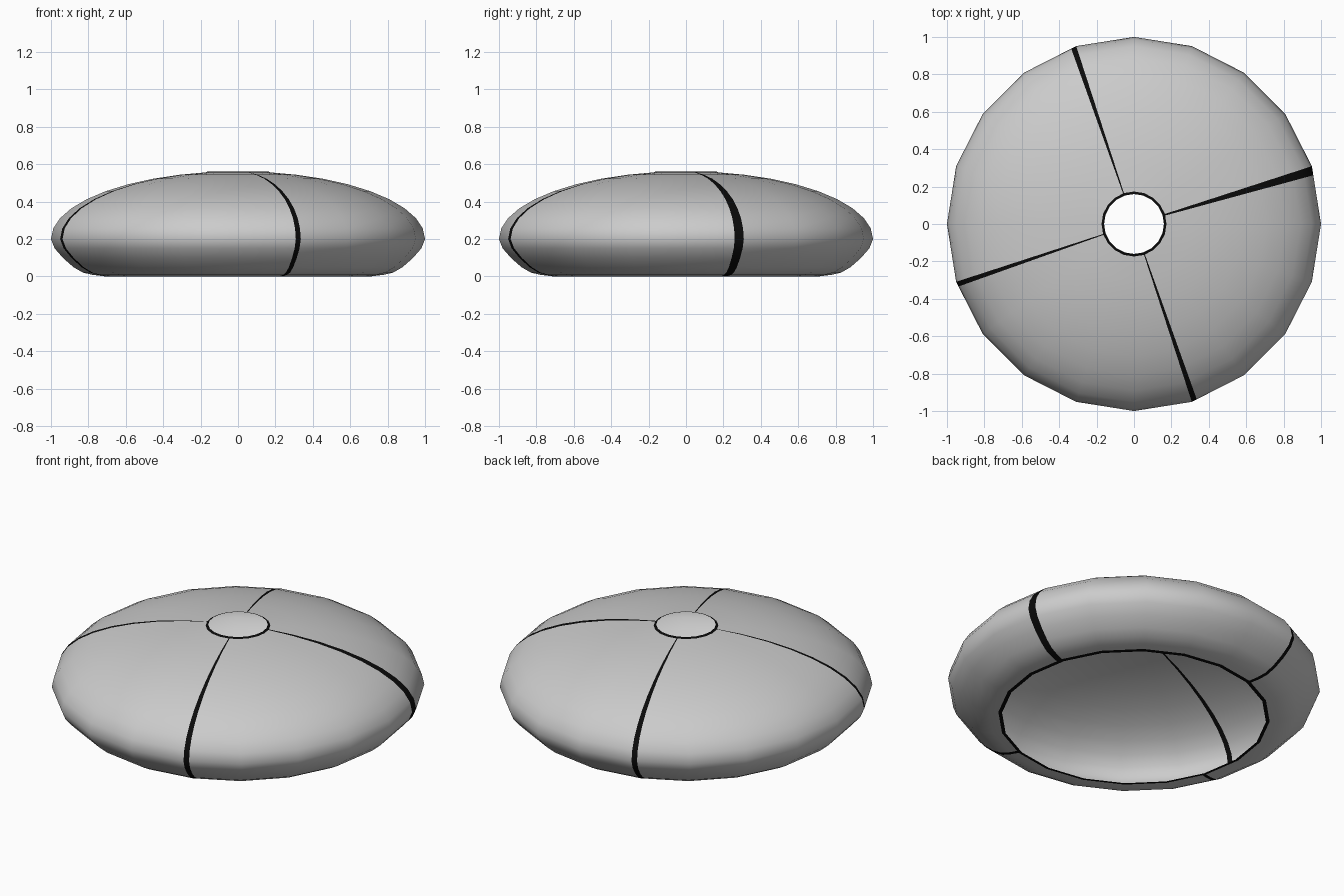
import bpy, bmesh
from math import radians, cos, sin

if "Cube" in bpy.data.objects:
    bpy.data.objects.remove(bpy.data.objects["Cube"])

SIDES = 20
STEP = 360 / SIDES

# Shell cross-section (radius, height): bottom opening, round shoulder, elliptical dome
LOWER = [(0.73, 0.003), (0.78, 0.009), (0.83, 0.021), (0.88, 0.05), (0.935, 0.098), (0.98, 0.15)]
DOME = [(cos(radians(a)), 0.2 + 0.362 * sin(radians(a)))
        for a in (0, 9, 18, 27, 36, 45, 54, 63, 72, 80)]
SHELL = LOWER + DOME
BOTTOM_TRIM = [(0.71, 0.0), (0.73, 0.003)]
TOP_TRIM = [DOME[-1], (0.16, 0.562)]

black = bpy.data.materials.new("black_trim")
black.diffuse_color = (0.003, 0.003, 0.003, 1)
black.use_nodes = True
black.node_tree.nodes["Principled BSDF"].inputs["Base Color"].default_value = black.diffuse_color


def ring_point(r, z, ang):
    """Point on the 20-sided outline, so in-between angles stay on the flat sides."""
    off = ang % STEP - STEP / 2
    r *= cos(radians(STEP / 2)) / cos(radians(off))
    return (r * cos(radians(ang)), r * sin(radians(ang)), z)


def sweep(name, profile, start, end, mat=None):
    """Sweep a profile around z between two angles."""
    angles = [start] + [k * STEP for k in range(60) if start + .01 < k * STEP < end - .01] + [end]
    bm = bmesh.new()
    cols = [[bm.verts.new(ring_point(r, z, a)) for r, z in profile] for a in angles]
    for c, d in zip(cols, cols[1:]):
        for j in range(len(profile) - 1):
            bm.faces.new((c[j], d[j], d[j + 1], c[j + 1]))
    bmesh.ops.remove_doubles(bm, verts=bm.verts, dist=1e-5)
    for f in bm.faces:
        f.smooth = True
    me = bpy.data.meshes.new(name)
    bm.to_mesh(me)
    bm.free()
    ob = bpy.data.objects.new(name, me)
    bpy.context.collection.objects.link(ob)
    if mat:
        me.materials.append(mat)
    return ob


# Four black seams and the four grey panels between them
seams = [(15.2, 18), (108, 109.7), (198, 199.6), (288, 289.7)]
for i, (a, b) in enumerate(seams):
    nxt = seams[i + 1][0] if i < 3 else seams[0][0] + 360
    sweep(f"seam_{i + 1}", SHELL, a, b, black)
    sweep(f"shell_panel_{i + 1}", SHELL, b, nxt)

# Black trim around the two openings
sweep("bottom_rim", BOTTOM_TRIM, 0, 360, black)
sweep("top_rim", TOP_TRIM, 0, 360, black)
